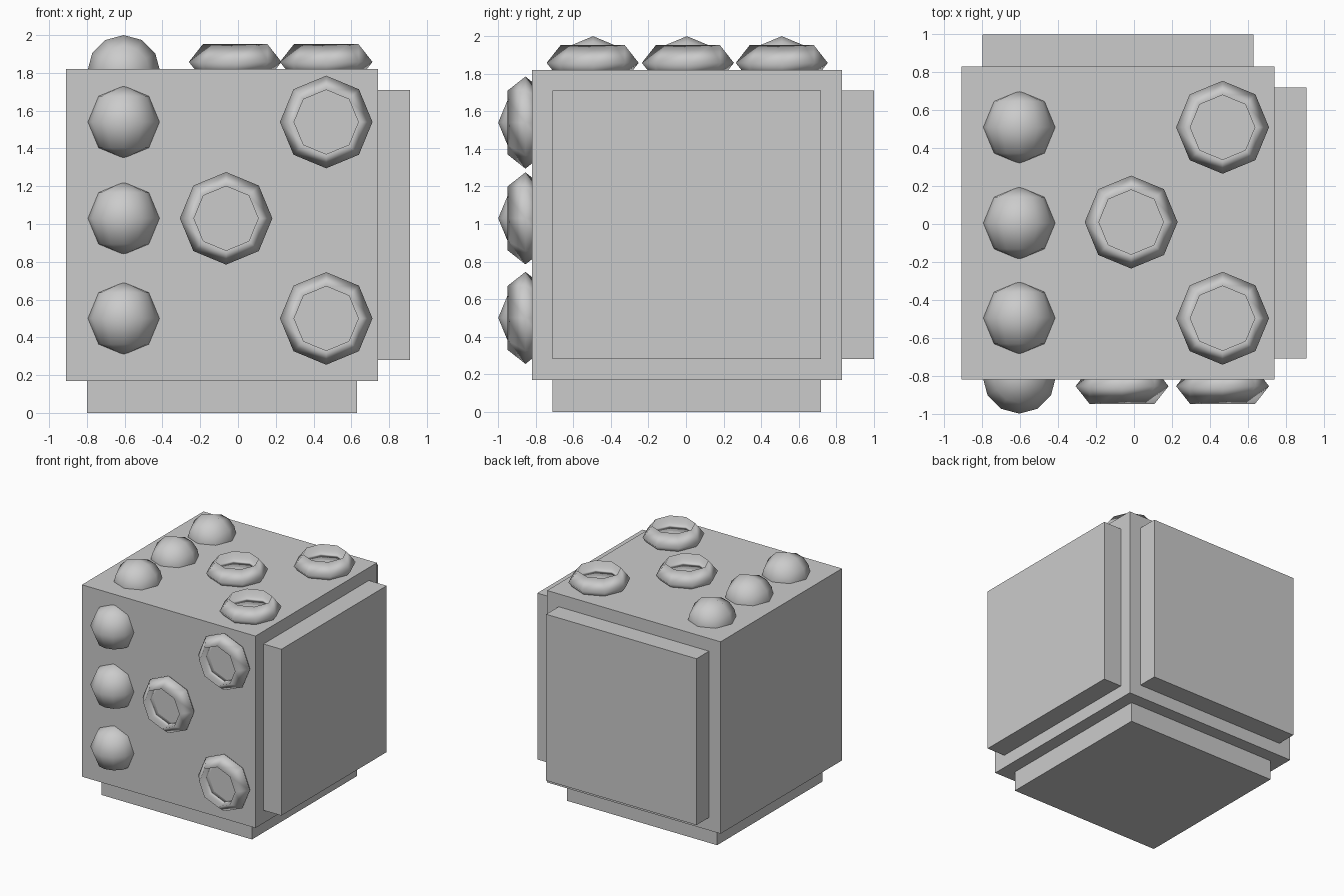
import bpy
from math import pi

if "Cube" in bpy.data.objects:
    bpy.data.objects.remove(bpy.data.objects["Cube"])


def box(name, x, y, z):
    """Box from (min, max) ranges on each axis."""
    rng = (x, y, z)
    bpy.ops.mesh.primitive_cube_add(size=1, location=[(a + b) / 2 for a, b in rng])
    ob = bpy.context.object
    ob.name = name
    ob.scale = [b - a for a, b in rng]
    bpy.ops.object.transform_apply(location=False, rotation=False, scale=True)


def finish(ob, name):
    ob.name = name
    bpy.ops.object.transform_apply(location=False, rotation=True, scale=True)
    bpy.ops.object.shade_smooth()


def dome(name, loc, tilt):
    # low-poly ball half sunk into the face, poles lying in the face plane
    bpy.ops.mesh.primitive_uv_sphere_add(segments=12, ring_count=4, radius=0.193,
                                         location=loc, rotation=(tilt, 0, 0))
    finish(bpy.context.object, name)


def ring(name, loc, tilt):
    # eight-sided ring with a triangular section, upright inner wall
    bpy.ops.mesh.primitive_torus_add(major_segments=8, minor_segments=3,
                                     major_radius=0.195, minor_radius=0.05,
                                     location=loc, rotation=(tilt, 0, 0))
    bpy.context.object.scale = (1, 1, 2.2)
    finish(bpy.context.object, name)


# Main cube
box("body", (-0.91, 0.74), (-0.82, 0.83), (0.17, 1.82))

# Raised square plates on the bottom, right and back
box("bottom_plate", (-0.80, 0.63), (-0.71, 0.72), (0.0, 0.17))
box("right_plate", (0.74, 0.91), (-0.71, 0.72), (0.28, 1.71))
box("back_plate", (-0.80, 0.63), (0.83, 1.0), (0.28, 1.71))

# Rows of domes on the top and front
for i, (y, z) in enumerate(((0.51, 1.54), (0.005, 1.03), (-0.495, 0.50)), 1):
    dome(f"top_dome_{i}", (-0.605, y, 1.807), pi / 2)
    dome(f"front_dome_{i}", (-0.605, -0.807, z), 0)

# Rings on the top and front
for i, (x, y) in enumerate(((0.467, 0.51), (-0.015, 0.01), (0.467, -0.497)), 1):
    ring(f"top_ring_{i}", (x, y, 1.858), 0)
for i, (x, z) in enumerate(((0.467, 1.54), (-0.063, 1.03), (0.467, 0.50)), 1):
    ring(f"front_ring_{i}", (x, -0.855, z), pi / 2)
